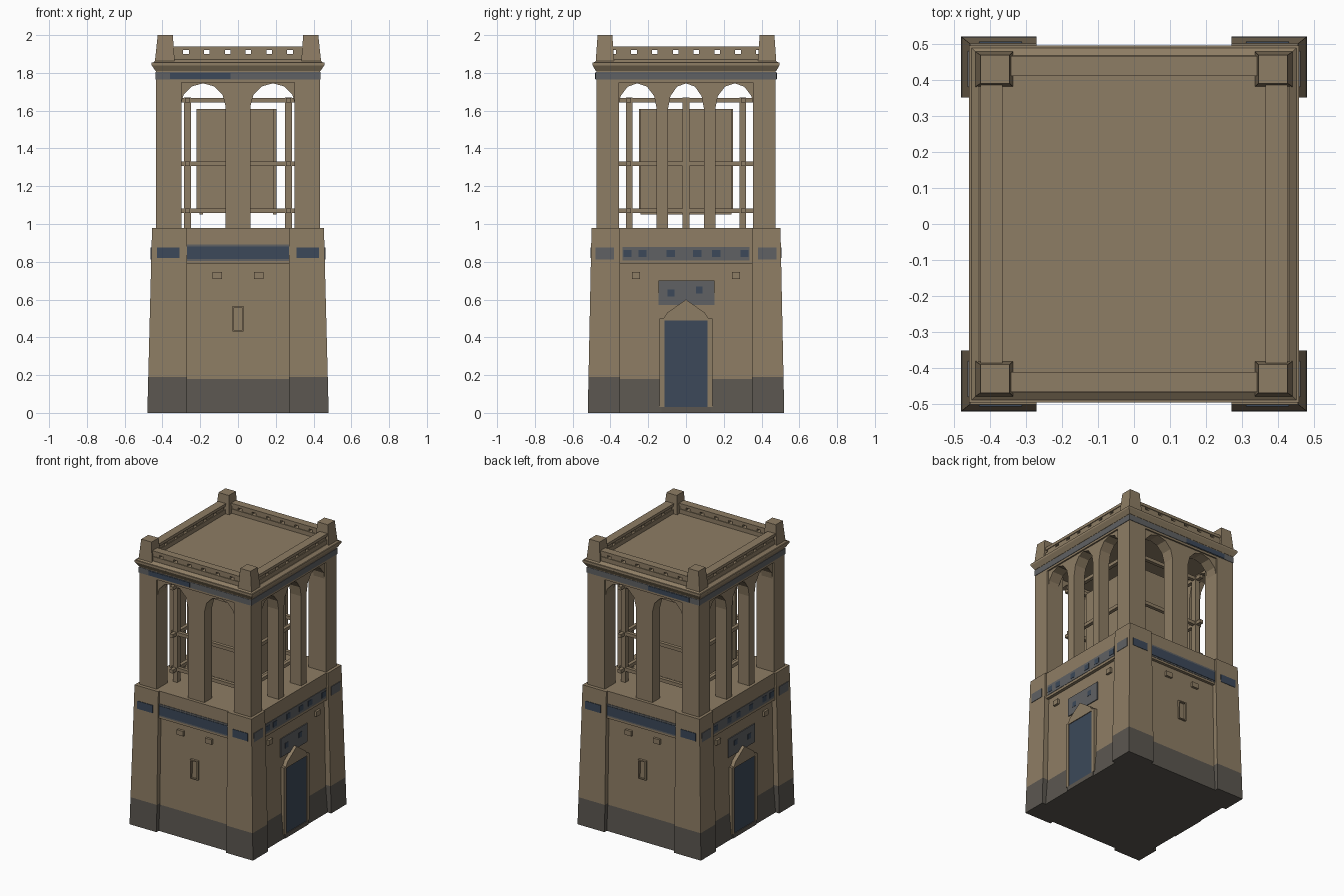
import bpy, bmesh, math

if "Cube" in bpy.data.objects:
    bpy.data.objects.remove(bpy.data.objects["Cube"])

def material(name, rgb):
    m = bpy.data.materials.new(name)
    m.diffuse_color = (*rgb, 1)
    m.use_nodes = True
    m.node_tree.nodes["Principled BSDF"].inputs["Base Color"].default_value = m.diffuse_color
    return m

TAN = material("sandstone", (0.27, 0.205, 0.128))
GREY = material("plinth_grey", (0.105, 0.094, 0.08))
BLUE = material("dark_blue", (0.045, 0.066, 0.1))
HAZE = material("grey_blue", (0.115, 0.12, 0.125))
SIGNS = (-1, 1)

def finish(name, bm, mat):
    bmesh.ops.recalc_face_normals(bm, faces=bm.faces)
    me = bpy.data.meshes.new(name)
    bm.to_mesh(me)
    bm.free()
    me.materials.append(mat)
    ob = bpy.data.objects.new(name, me)
    bpy.context.collection.objects.link(ob)
    return ob

def block(name, lo, hi, z0, z1, mat=TAN):
    """Box between rectangles lo (bottom) and hi (top), each x0,x1,y0,y1."""
    bm = bmesh.new()
    rings = []
    for (a, b, c, d), z in ((lo, z0), (hi, z1)):
        rings.append([bm.verts.new(p) for p in ((a, c, z), (b, c, z), (b, d, z), (a, d, z))])
    low, top = rings
    bm.faces.new(low[::-1])
    bm.faces.new(top)
    for i in range(4):
        j = (i + 1) % 4
        bm.faces.new((low[i], low[j], top[j], top[i]))
    return finish(name, bm, mat)

def box(name, x, y, z0, z1, mat=TAN):
    r = (min(x), max(x), min(y), max(y))
    return block(name, r, r, z0, z1, mat)

def centred(name, x, y, z0, z1, mat=TAN, x2=None, y2=None):
    x2, y2 = x2 or x, y2 or y
    return block(name, (-x, x, -y, y), (-x2, x2, -y2, y2), z0, z1, mat)

def on_wall(name, side, s, u0, u1, d0, d1, z0, z1, mat=TAN):
    """Box on the front/back ('y') or left/right ('x') wall, d measured outward."""
    if side == 'y':
        return box(name, (u0, u1), (s * d0, s * d1), z0, z1, mat)
    return box(name, (s * d0, s * d1), (u0, u1), z0, z1, mat)

def wall_profile(name, side, s, pts, d0, d1, mat=TAN):
    """Outline of (u, z) points on a wall, extruded from depth d0 to d1."""
    bm = bmesh.new()
    def at(u, z, d):
        return (u, s * d, z) if side == 'y' else (s * d, u, z)
    face = bm.faces.new([bm.verts.new(at(u, z, d0)) for u, z in pts])
    ext = bmesh.ops.extrude_face_region(bm, geom=[face])
    move = at(0, 0, d1 - d0)
    bmesh.ops.translate(bm, vec=move, verts=[v for v in ext["geom"] if isinstance(v, bmesh.types.BMVert)])
    return finish(name, bm, mat)

def arch_head(side, s, u0, u1, spring, crown, d0, d1):
    top = 1.77
    c, r = (u0 + u1) / 2, (u1 - u0) / 2
    arc = [(c - r * math.cos(math.pi * i / 6), spring + (crown - spring) * math.sin(math.pi * i / 6))
           for i in range(7)]
    wall_profile("arch_head", side, s, [(u0, top)] + arc + [(u1, top)], d0, d1)

# lower storey: plinth, recessed wall, projecting frieze course
centred("plinth", 0.452, 0.495, 0, 0.18, GREY, 0.437, 0.483)
centred("lower_wall", 0.437, 0.483, 0.18, 0.79, TAN, 0.425, 0.47)
centred("frieze_course", 0.447, 0.49, 0.79, 0.98, TAN, 0.444, 0.487)

# battered corner buttresses
def corner(sx, sy, z):
    t = z / 0.98
    xs = sorted((sx * 0.27, sx * (0.48 - 0.025 * t)))
    ys = sorted((sy * 0.35, sy * (0.52 - 0.02 * t)))
    return (*xs, *ys)

for sx in SIGNS:
    for sy in SIGNS:
        block("buttress_base", corner(sx, sy, 0), corner(sx, sy, 0.19), 0, 0.19, GREY)
        block("buttress", corner(sx, sy, 0.19), corner(sx, sy, 0.98), 0.19, 0.98)

for s in SIGNS:
    # front and back: painted frieze, slit window, small blocks
    on_wall("frieze_edge", 'y', s, -0.285, 0.285, 0.485, 0.492, 0.805, 0.892, HAZE)
    on_wall("frieze_paint", 'y', s, -0.27, 0.27, 0.488, 0.495, 0.815, 0.88, BLUE)
    for u0, u1 in ((-0.43, -0.31), (0.31, 0.43)):
        on_wall("corner_paint", 'y', s, u0, u1, 0.498, 0.506, 0.82, 0.875, BLUE)
    for u0, u1 in ((-0.03, -0.022), (0.022, 0.03)):
        on_wall("slit_jamb", 'y', s, u0, u1, 0.46, 0.49, 0.43, 0.565)
    on_wall("slit_head", 'y', s, -0.03, 0.03, 0.46, 0.49, 0.557, 0.565)
    on_wall("slit_sill", 'y', s, -0.03, 0.03, 0.46, 0.49, 0.43, 0.437)
    for u in (-0.11, 0.11):
        on_wall("corbel", 'y', s, u - 0.025, u + 0.025, 0.46, 0.488, 0.71, 0.745)

    # sides: painted frieze with darker spots
    on_wall("side_frieze_paint", 'x', s, -0.335, 0.335, 0.441, 0.449, 0.808, 0.878, HAZE)
    for u in (-0.31, -0.23, -0.08, 0.06, 0.16, 0.31):
        on_wall("frieze_spot", 'x', s, u - 0.022, u + 0.022, 0.445, 0.451, 0.825, 0.862, BLUE)
    for u in (-0.43, 0.43):
        on_wall("side_corner_paint", 'x', s, u - 0.05, u + 0.05, 0.455, 0.462, 0.812, 0.875, HAZE)
    for u in (-0.265, 0.265):
        on_wall("side_corbel", 'x', s, u - 0.022, u + 0.022, 0.42, 0.442, 0.71, 0.745)

    # doorway with gable hood and painted panel above
    on_wall("door", 'x', s, -0.115, 0.115, 0.42, 0.452, 0.03, 0.5, BLUE)
    on_wall("doorstep", 'x', s, -0.13, 0.13, 0.42, 0.457, 0, 0.03, GREY)
    for u0, u1 in ((-0.14, -0.115), (0.115, 0.14)):
        on_wall("door_jamb", 'x', s, u0, u1, 0.42, 0.457, 0.03, 0.5)
    wall_profile("door_hood", 'x', s, [(-0.125, 0.49), (0.125, 0.49), (0.1, 0.53), (0, 0.6), (-0.1, 0.53)], 0.42, 0.457)
    on_wall("panel_paint", 'x', s, -0.145, 0.15, 0.43, 0.436, 0.57, 0.7, HAZE)
    for u, z in ((-0.08, 0.635), (0.07, 0.65)):
        on_wall("panel_spot", 'x', s, u - 0.018, u + 0.018, 0.432, 0.438, z - 0.018, z + 0.018, BLUE)

# belfry corner piers
for sx in SIGNS:
    for sy in SIGNS:
        box("belfry_pier", (sx * 0.3, sx * 0.435), (sy * 0.355, sy * 0.475), 0.98, 1.77)

# belfry mullions and arches: two bays front and back, three on the sides
for s in SIGNS:
    on_wall("front_mullion", 'y', s, -0.065, 0.065, 0.38, 0.465, 0.98, 1.77)
    for u0, u1 in ((-0.305, -0.065), (0.065, 0.305)):
        arch_head('y', s, u0, u1, 1.62, 1.745, 0.38, 0.465)
    for u in (-0.125, 0.125):
        on_wall("side_mullion", 'x', s, u - 0.03, u + 0.03, 0.34, 0.425, 0.98, 1.77)
    for u0, u1 in ((-0.36, -0.155), (-0.095, 0.095), (0.155, 0.36)):
        arch_head('x', s, u0, u1, 1.61, 1.745, 0.34, 0.425)

# inner bell chamber: four thin panels inside a timber frame
for s in SIGNS:
    on_wall("chamber_panel_front", 'y', s, -0.22, 0.19, 0.23, 0.25, 1.06, 1.61)
    on_wall("chamber_panel_side", 'x', s, -0.24, 0.24, 0.185, 0.205, 1.05, 1.61)
    for u in (-0.3, 0, 0.3):
        on_wall("frame_post", 'x', s, u - 0.018, u + 0.018, 0.25, 0.285, 0.98, 1.67)
    for z in (1.07, 1.32, 1.655):
        on_wall("frame_rail_side", 'x', s, -0.36, 0.36, 0.255, 0.28, z - 0.012, z + 0.012)
        on_wall("frame_rail_front", 'y', s, -0.3, 0.3, 0.29, 0.315, z - 0.012, z + 0.012)

# entablature, painted band, cornice, roof deck
centred("entablature", 0.435, 0.475, 1.75, 1.82)
centred("painted_band", 0.438, 0.478, 1.765, 1.805, HAZE)
for s in SIGNS:
    on_wall("dark_band", 'y', s, -0.36, -0.04, 0.474, 0.481, 1.768, 1.8, BLUE)
centred("cornice_flare", 0.437, 0.477, 1.81, 1.84, TAN, 0.457, 0.495)
centred("cornice", 0.457, 0.495, 1.84, 1.855)
centred("roof_deck", 0.45, 0.488, 1.855, 1.87, TAN, 0.43, 0.467)

# parapet: low curb, small balusters and top rail with narrow slots
for s in SIGNS:
    for side, length, d0, d1 in (('y', 0.36, 0.41, 0.465), ('x', 0.4, 0.365, 0.425)):
        on_wall("parapet_curb", side, s, -length, length, d0, d1, 1.865, 1.9)
        on_wall("parapet_rail", side, s, -length, length, d0, d1, 1.92, 1.94)
        for i in range(7):
            u = (i - 3) * 0.11
            on_wall("baluster", side, s, u - 0.04, u + 0.04, d0 + 0.005, d1 - 0.005, 1.9, 1.92)

# parapet corner posts
for sx in SIGNS:
    for sy in SIGNS:
        lo = (*sorted((sx * 0.335, sx * 0.44)), *sorted((sy * 0.38, sy * 0.478)))
        hi = (*sorted((sx * 0.345, sx * 0.425)), *sorted((sy * 0.39, sy * 0.468)))
        block("parapet_post", lo, hi, 1.86, 2.0)
